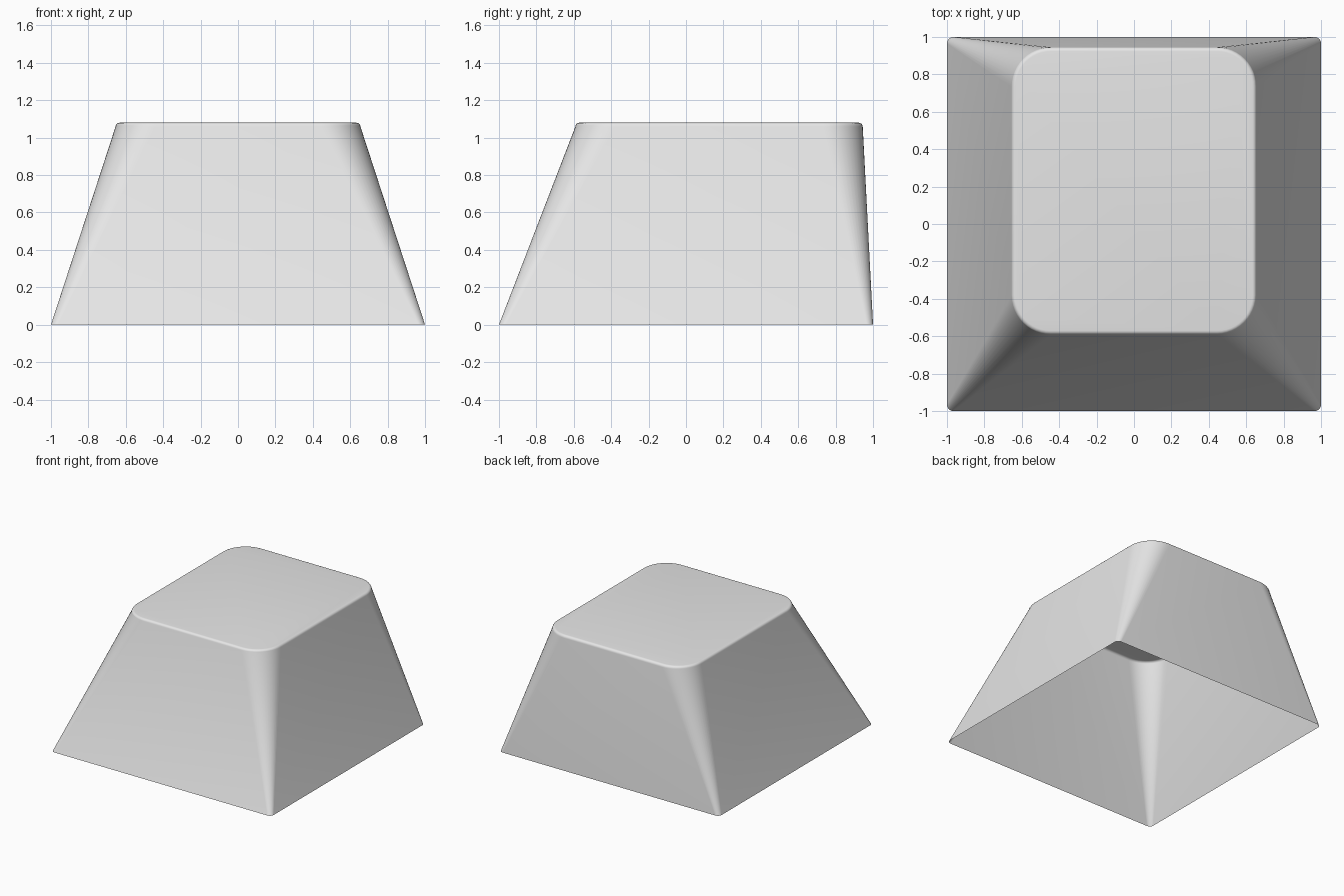
import bpy
import bmesh
from math import sin, cos, pi

cube = bpy.data.objects.get("Cube")
if cube:
    bpy.data.objects.remove(cube, do_unlink=True)

HEIGHT = 1.08
RIM = 0.022        # radius of the rounded top rim
CORNER_STEPS = 12
RIM_STEPS = 5

# Footprint: half width, front y, back y, corner radius
BASE = (1.0, -1.0, 1.0, 0.035)
SHOULDER = (0.655, -0.592, 0.945, 0.21)


def rounded_rectangle(half_x, front, back, radius):
    """Counter-clockwise outline with four rounded corners."""
    centres = [(half_x - radius, back - radius), (radius - half_x, back - radius),
               (radius - half_x, front + radius), (half_x - radius, front + radius)]
    points = []
    for corner, (cx, cy) in enumerate(centres):
        for step in range(CORNER_STEPS + 1):
            angle = (corner + step / CORNER_STEPS) * pi / 2
            points.append((cx + radius * cos(angle), cy + radius * sin(angle)))
    return points


def inset(outline, amount):
    half_x, front, back, radius = outline
    return (half_x - amount, front + amount, back - amount, radius - amount)


# Material
grey = bpy.data.materials.new("light_grey_plastic")
grey.use_nodes = True
colour = (0.8, 0.8, 0.8, 1.0)
grey.diffuse_color = colour
grey.node_tree.nodes["Principled BSDF"].inputs["Base Color"].default_value = colour

# Sections from the open base up over the rounded rim
sections = [(BASE, 0.0)]
for i in range(RIM_STEPS + 1):
    a = i / RIM_STEPS * pi / 2
    sections.append((inset(SHOULDER, RIM * (1 - cos(a))), HEIGHT - RIM * (1 - sin(a))))

bm = bmesh.new()
rings = [[bm.verts.new((x, y, z)) for x, y in rounded_rectangle(*outline)]
         for outline, z in sections]
for lower, upper in zip(rings, rings[1:]):
    for i in range(len(lower)):
        j = (i + 1) % len(lower)
        bm.faces.new((lower[i], lower[j], upper[j], upper[i]))

# Flat top; the underside stays open
bm.faces.new(rings[-1])

mesh = bpy.data.meshes.new("key_shell")
bm.to_mesh(mesh)
bm.free()
mesh.materials.append(grey)
shell = bpy.data.objects.new("key_shell", mesh)
bpy.context.collection.objects.link(shell)

# Smooth walls and rim
bpy.ops.object.select_all(action="DESELECT")
shell.select_set(True)
bpy.context.view_layer.objects.active = shell
bpy.ops.object.shade_smooth_by_angle(angle=pi / 5)
